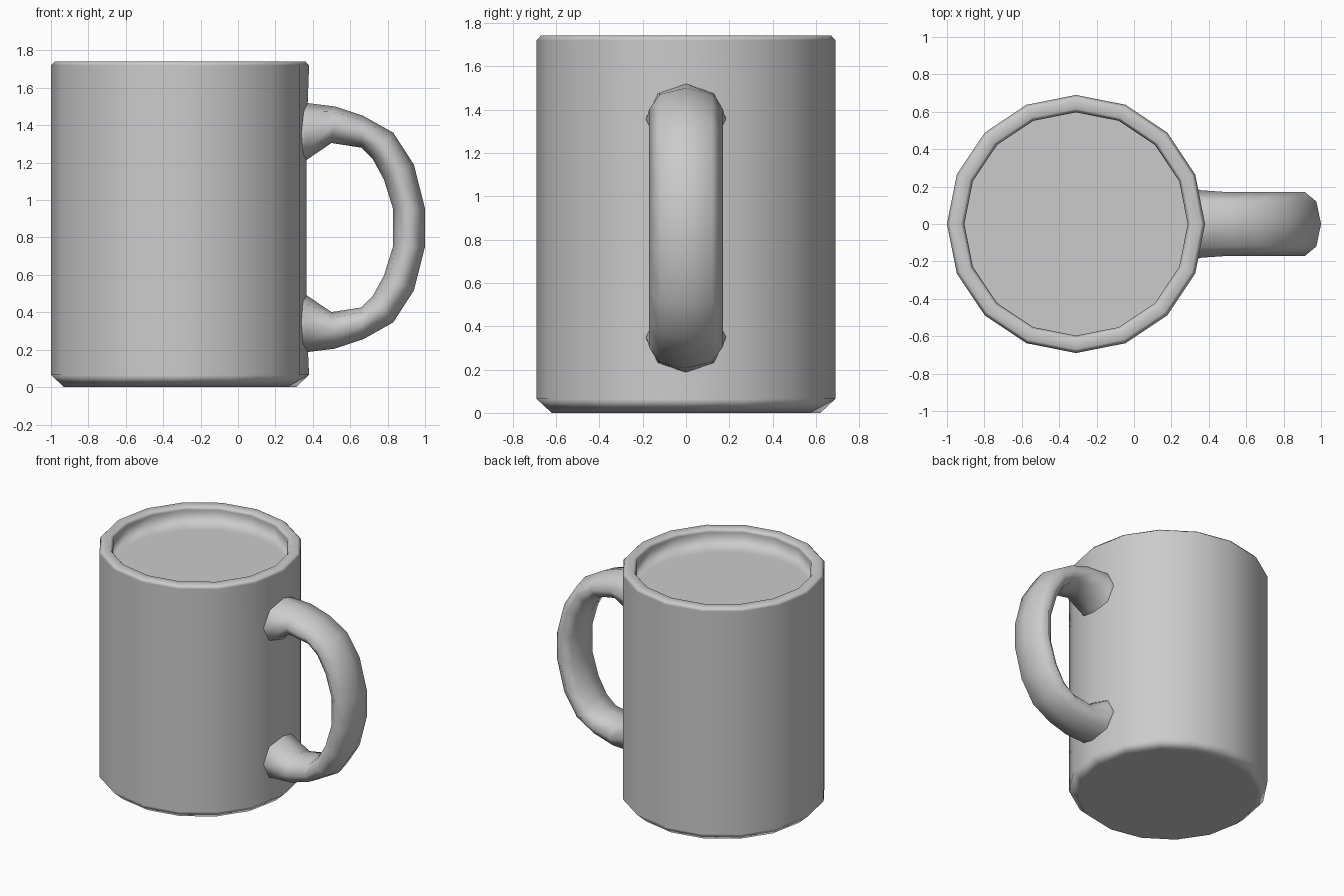
import bpy, bmesh
from math import sin, cos, tau

default = bpy.data.objects.get("Cube")
if default:
    bpy.data.objects.remove(default, do_unlink=True)

CENTRE_X, SIDES, MID_Z = -0.31, 16, 0.853

grey = bpy.data.materials.new("light_grey")
colour = (0.6, 0.6, 0.6, 1)
grey.diffuse_color = colour
grey.use_nodes = True
grey.node_tree.nodes["Principled BSDF"].inputs["Base Color"].default_value = colour


def skin(name, rings, cap_start=True, cap_end=True):
    """Bridge equal rings of points into one smooth-shaded object."""
    bm = bmesh.new()
    loops = [[bm.verts.new(p) for p in ring] for ring in rings]
    n = len(loops[0])
    for a, b in zip(loops, loops[1:]):
        for i in range(n):
            j = (i + 1) % n
            bm.faces.new((a[i], a[j], b[j], b[i]))
    if cap_start:
        bm.faces.new(loops[0][::-1])
    if cap_end:
        bm.faces.new(loops[-1])
    bmesh.ops.recalc_face_normals(bm, faces=bm.faces)
    mesh = bpy.data.meshes.new(name)
    bm.to_mesh(mesh)
    bm.free()
    mesh.materials.append(grey)
    obj = bpy.data.objects.new(name, mesh)
    bpy.context.collection.objects.link(obj)
    bpy.ops.object.select_all(action="DESELECT")
    obj.select_set(True)
    bpy.context.view_layer.objects.active = obj
    bpy.ops.object.shade_smooth()
    return obj


def circle(radius, z, dent=0):
    """Ring around the cup axis; dent pulls in the edge behind the handle."""
    ring = []
    for i in range(SIDES):
        r = radius - (dent if i == 0 else 0)
        ring.append((CENTRE_X + r * cos(tau * i / SIDES), r * sin(tau * i / SIDES), z))
    return ring


# Cup: chamfered foot, straight wall, rounded rim, recessed inner face
profile = [(0.62, 0, 0), (0.69, 0.065, 0), (0.69, 0.35, 0.013), (0.69, 1.36, 0.013),
           (0.69, 1.72, 0), (0.67, 1.742, 0), (0.615, 1.742, 0), (0.597, 1.72, 0),
           (0.597, 1.57, 0)]
cup = skin("cup_body", [circle(*p) for p in profile])
weighted = cup.modifiers.new("weighted_normals", "WEIGHTED_NORMAL")
weighted.weight = 100
bpy.ops.object.shade_smooth_by_angle(angle=1.0)

# Handle: outer x, z, inner x, z and half width, from the wall to the middle
upper = [(0.29, 1.525, 0.29, 1.16, 0.20), (0.36, 1.52, 0.36, 1.21, 0.18),
         (0.52, 1.50, 0.50, 1.305, 0.17), (0.67, 1.45, 0.66, 1.28, 0.17),
         (0.83, 1.36, 0.72, 1.22, 0.17), (0.94, 1.19, 0.78, 1.11, 0.17),
         (1.0, 0.955, 0.83, 0.95, 0.17)]
lower = [(ox, 2 * MID_Z - oz, ix, 2 * MID_Z - iz, w) for ox, oz, ix, iz, w in reversed(upper)]


def section(ox, oz, ix, iz, width):
    """Eight-sided oval spanning the outer and inner points."""
    ring = []
    for k in range(8):
        t = (1 + cos(tau * k / 8)) / 2
        ring.append((ix + (ox - ix) * t, width * sin(tau * k / 8), iz + (oz - iz) * t))
    return ring


skin("handle", [section(*s) for s in upper + lower])
